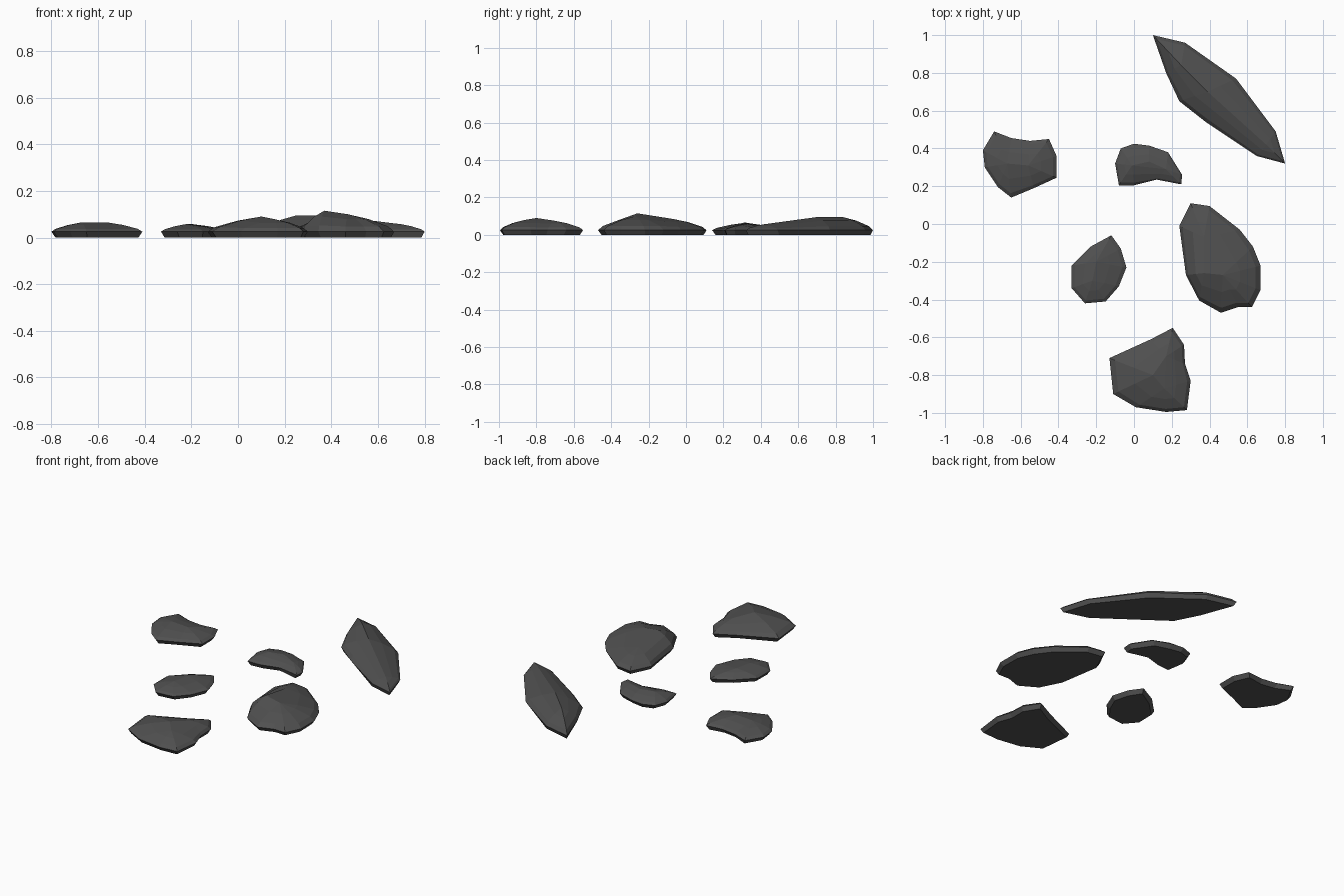
import bpy, bmesh
from mathutils import Vector

if "Cube" in bpy.data.objects:
    bpy.data.objects.remove(bpy.data.objects["Cube"])

stone = bpy.data.materials.new("dark_grey_stone")
stone.diffuse_color = (0.08, 0.08, 0.08, 1)
stone.use_nodes = True
stone.node_tree.nodes["Principled BSDF"].inputs["Base Color"].default_value = stone.diffuse_color

BELT = 0.025  # height of the widest outline


def make_rock(name, outline, ridge):
    """Loft a flat-faced rock: inset base, wide belt, shoulder, slope, crest."""
    bm = bmesh.new()
    crest = [Vector(r) for r in ridge]
    targets = [min(crest, key=lambda r: (r.xy - Vector(p)).length) for p in outline]
    cx = sum((Vector(p) for p in outline), Vector((0, 0))) / len(outline)
    rings = []
    base = []
    for p in outline:
        v = Vector(p)
        q = v + (cx - v).normalized() * 0.018
        base.append(bm.verts.new((q.x, q.y, 0)))
    rings.append(base)
    # (share of the way to the crest, share of the rise)
    for t, rise in ((0, 0), (0.13, 0.30), (0.55, 0.72), (1, 1)):
        ring = []
        for p, r in zip(outline, targets):
            q = Vector(p).lerp(r.xy, t)
            ring.append(bm.verts.new((q.x, q.y, BELT + rise * (r.z - BELT))))
        rings.append(ring)
    n = len(outline)
    for a, b in zip(rings, rings[1:]):
        for i in range(n):
            j = (i + 1) % n
            bm.faces.new((a[i], a[j], b[j], b[i]))
    bm.faces.new(base)
    bmesh.ops.remove_doubles(bm, verts=bm.verts[:], dist=0.0005)
    bmesh.ops.holes_fill(bm, edges=[e for e in bm.edges if e.is_boundary], sides=0)
    bmesh.ops.recalc_face_normals(bm, faces=bm.faces[:])
    me = bpy.data.meshes.new(name)
    bm.to_mesh(me)
    bm.free()
    me.materials.append(stone)
    ob = bpy.data.objects.new(name, me)
    bpy.context.collection.objects.link(ob)


# long stone at the back right
make_rock("long_rock",
          [(.10, 1), (.27, .96), (.54, .77), (.75, .49), (.80, .32),
           (.65, .36), (.38, .54), (.24, .65), (.17, .80)],
          [(.25, .84, .095), (.39, .70, .095), (.58, .53, .072), (.70, .42, .057)])
# stone on the left
make_rock("left_rock",
          [(-.80, .39), (-.74, .49), (-.65, .455), (-.55, .44), (-.45, .45), (-.41, .36),
           (-.41, .245), (-.53, .19), (-.65, .14), (-.72, .195), (-.79, .30)],
          [(-.67, .32, .065), (-.56, .31, .065)])
# small bean-shaped stone in the middle
make_rock("bean_rock",
          [(-.10, .32), (-.07, .40), (0, .425), (.08, .415), (.18, .38),
           (.255, .26), (.25, .21), (.12, .235), (0, .205), (-.08, .205)],
          [(-.01, .31, .06), (.08, .33, .06), (.17, .29, .052)])
# small teardrop stone
make_rock("teardrop_rock",
          [(-.12, -.06), (-.07, -.13), (-.04, -.23), (-.08, -.33), (-.15, -.41),
           (-.26, -.42), (-.33, -.34), (-.33, -.22), (-.23, -.12)],
          [(-.20, -.20, .058), (-.22, -.30, .058)])
# large domed stone on the right
make_rock("large_rock",
          [(.30, .11), (.40, .095), (.56, -.03), (.63, -.12), (.67, -.22), (.67, -.35),
           (.625, -.44), (.55, -.44), (.46, -.47), (.345, -.405), (.275, -.27), (.24, -.01)],
          [(.37, -.07, .085), (.37, -.26, .115), (.47, -.27, .10)])
# wedge stone at the front
make_rock("front_rock",
          [(.205, -.55), (.265, -.64), (.27, -.74), (.30, -.83), (.28, -.985),
           (.17, -.995), (.01, -.97), (-.11, -.90), (-.13, -.71), (.09, -.61)],
          [(.17, -.70, .075), (.10, -.80, .09), (.16, -.87, .078)])
